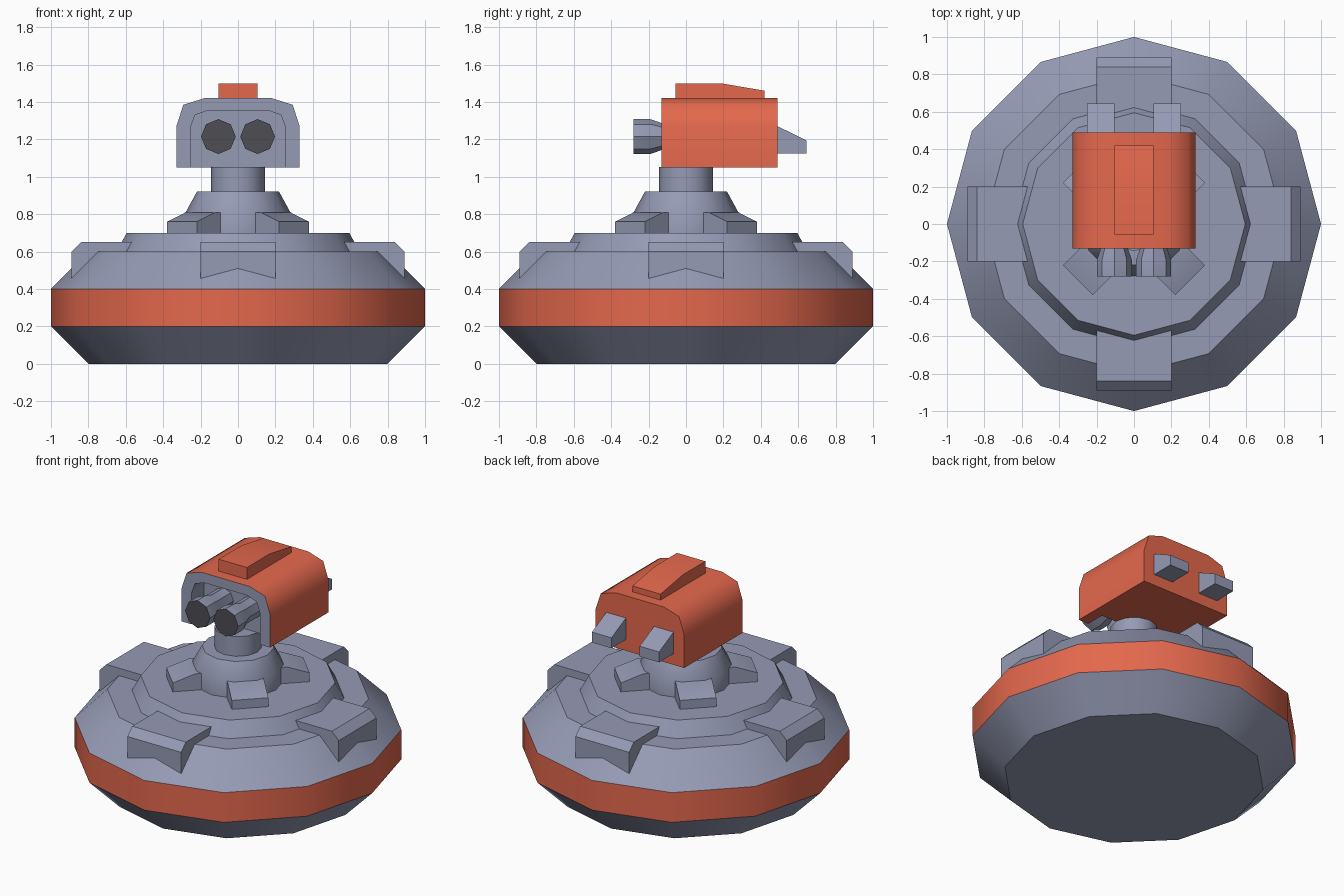
import bpy, bmesh, math
from mathutils import Matrix, Vector

if "Cube" in bpy.data.objects:
    bpy.data.objects.remove(bpy.data.objects["Cube"])


def mat(name, rgb):
    m = bpy.data.materials.new(name)
    lin = [(c / 255 / 12.92 if c < 11 else ((c / 255 + 0.055) / 1.055) ** 2.4) for c in rgb]
    m.diffuse_color = (*lin, 1)
    m.use_nodes = True
    m.node_tree.nodes["Principled BSDF"].inputs["Base Color"].default_value = m.diffuse_color
    return m


GREY = mat("blue_grey", (150, 155, 181))
RED = mat("red_orange", (228, 104, 77))
DARK = mat("dark_grey", (77, 77, 84))


def finish(name, bm, mats, angle=35):
    bmesh.ops.recalc_face_normals(bm, faces=bm.faces)
    me = bpy.data.meshes.new(name)
    bm.to_mesh(me)
    bm.free()
    for m in mats:
        me.materials.append(m)
    ob = bpy.data.objects.new(name, me)
    bpy.context.collection.objects.link(ob)
    bpy.ops.object.select_all(action='DESELECT')
    ob.select_set(True)
    bpy.context.view_layer.objects.active = ob
    bpy.ops.object.shade_smooth_by_angle(angle=math.radians(angle))
    return ob


def lathe(name, profile, n, mats, rule=None, matrix=None):
    """Closed solid of revolution about z from (radius, z) points."""
    bm = bmesh.new()
    rings = [[bm.verts.new((r * math.cos(2 * math.pi * i / n), r * math.sin(2 * math.pi * i / n), z))
              for i in range(n)] for r, z in profile]
    for a, b in zip(rings, rings[1:]):
        for i in range(n):
            bm.faces.new((a[i], a[(i + 1) % n], b[(i + 1) % n], b[i]))
    bm.faces.new(rings[0][::-1])
    bm.faces.new(rings[-1])
    if rule:
        for f in bm.faces:
            f.material_index = rule(f.calc_center_median())
    if matrix:
        bm.transform(matrix)
    return finish(name, bm, mats)


def slab(name, profile, x0, x1, mats, turn=0):
    """Side profile of (y, z) points extruded from x0 to x1, turned about z."""
    bm = bmesh.new()
    f = bm.faces.new([bm.verts.new((x0, y, z)) for y, z in profile])
    ext = bmesh.ops.extrude_face_region(bm, geom=[f])['geom']
    bmesh.ops.translate(bm, vec=(x1 - x0, 0, 0),
                        verts=[v for v in ext if isinstance(v, bmesh.types.BMVert)])
    bm.transform(Matrix.Rotation(math.radians(turn), 4, 'Z'))
    return finish(name, bm, mats)


# Twelve-sided base with a red band
lathe("base", [(0.8, 0), (1, 0.2), (1, 0.4), (0.8, 0.6), (0.65, 0.6), (0.595, 0.7)], 12,
      [GREY, RED], lambda c: 1 if abs(c.z - 0.3) < 0.05 else 0)

# Rim blocks and diagonal turret feet
for i in range(4):
    slab(f"rim_block_{i + 1}",
         [(-0.5, 0.45), (-0.5, 0.65), (-0.84, 0.65), (-0.89, 0.6), (-0.89, 0.44)],
         -0.2, 0.2, [GREY], 90 * i)
    slab(f"turret_foot_{i + 1}",
         [(-0.2, 0.69), (-0.2, 0.81), (-0.283, 0.81), (-0.424, 0.76), (-0.424, 0.69)],
         -0.113, 0.113, [GREY], 45 + 90 * i)

# Turret pedestal and neck
lathe("pedestal", [(0.28, 0.69), (0.28, 0.81), (0.22, 0.92)], 12, [GREY])
lathe("neck", [(0.145, 0.91), (0.145, 1.052)], 12, [GREY])

# Head: red shell with a grey front rim and an open-bottomed recess
half_out = [(-0.33, 1.05), (-0.33, 1.27), (-0.292, 1.385), (-0.18, 1.42)]
half_in = [(-0.255, 1.05), (-0.255, 1.26), (-0.23, 1.33), (-0.16, 1.355)]
bm = bmesh.new()


def arch(half, y):
    pts = half + [(-x, z) for x, z in reversed(half)]
    return [bm.verts.new((x, y, z)) for x, z in pts]


out_f, out_b = arch(half_out, -0.13), arch(half_out, 0.49)
in_f, in_b = arch(half_in, -0.13), arch(half_in, 0.0)
for a, b, m in ((out_f, out_b, 1), (out_f, in_f, 0), (in_f, in_b, 0)):
    for i in range(7):
        bm.faces.new((a[i], a[i + 1], b[i + 1], b[i])).material_index = m
bm.faces.new(out_b).material_index = 1
bm.faces.new(in_b).material_index = 0
bm.faces.new((out_f[0], in_f[0], in_b[0], in_b[7], in_f[7], out_f[7],
              out_b[7], out_b[0])).material_index = 1
finish("head_shell", bm, [GREY, RED], 60)

# Raised plate on top of the head
slab("top_plate", [(-0.055, 1.41), (-0.055, 1.5), (0.185, 1.5), (0.42, 1.46), (0.42, 1.41)],
     -0.105, 0.105, [RED])

# Twin barrels with dark muzzles, and twin rear fins
for side, s in (("left", -1), ("right", 1)):
    place = Matrix.Translation((0.105 * s, 0, 1.215)) @ Matrix.Rotation(math.pi / 2, 4, 'X')
    lathe(f"barrel_{side}", [(0.072, -0.01), (0.072, 0.13), (0.093, 0.19), (0.093, 0.28)], 8,
          [GREY, DARK], lambda c: 1 if c.z > 0.27 else 0, place)
    slab(f"rear_fin_{side}", [(0.48, 1.125), (0.48, 1.275), (0.49, 1.27), (0.643, 1.195), (0.643, 1.125)],
         0.105 * s, 0.25 * s, [GREY])
